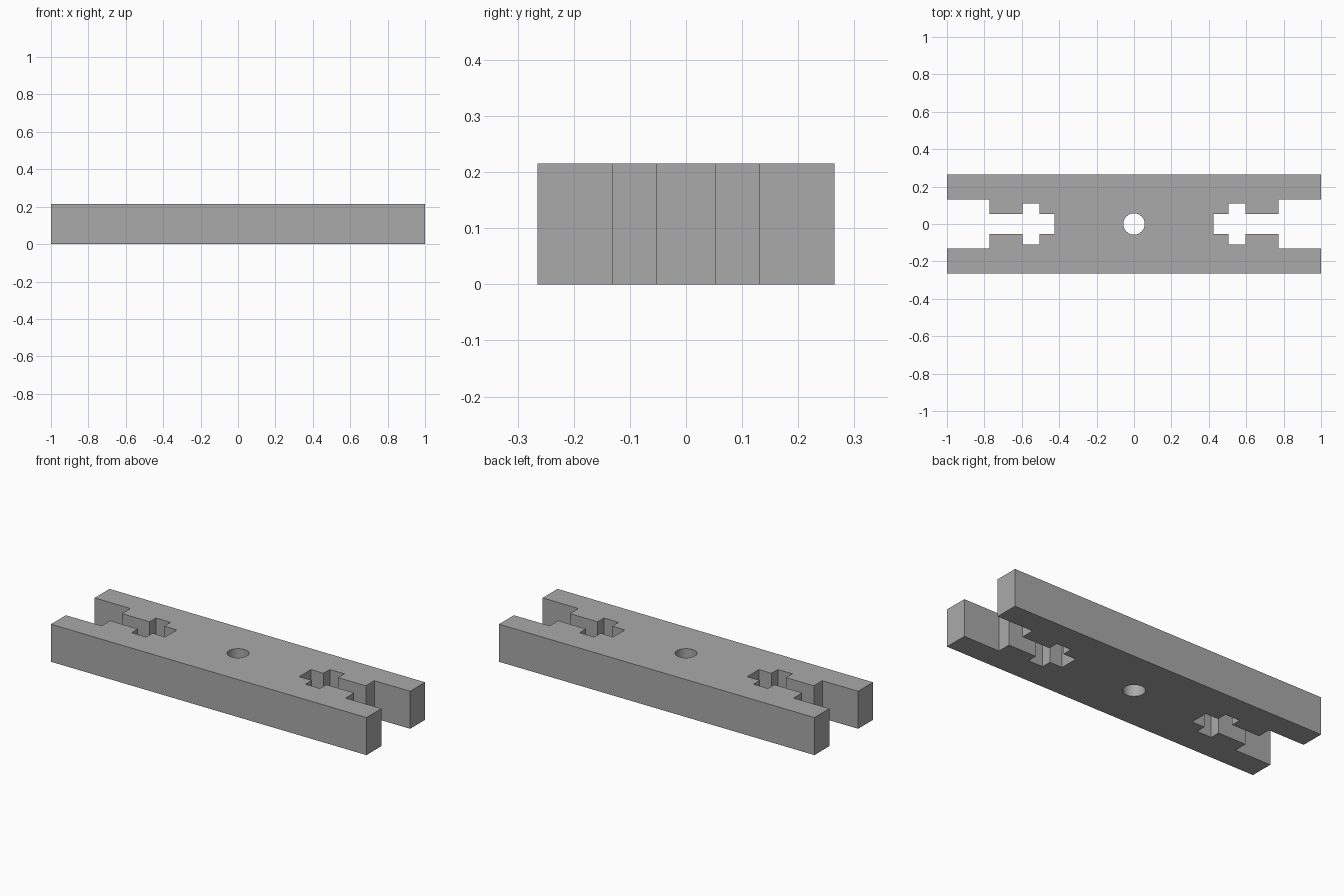
import bpy, bmesh, math

default = bpy.data.objects.get("Cube")
if default:
    bpy.data.objects.remove(default, do_unlink=True)

HEIGHT = 0.215
HOLE_RADIUS = 0.057
HOLE_STEPS = 24

grey = bpy.data.materials.new("plain grey")
grey.use_nodes = True
colour = (0.4, 0.4, 0.4, 1)
grey.diffuse_color = colour
grey.node_tree.nodes["Principled BSDF"].inputs["Base Color"].default_value = colour

# Right-hand stepped slot, from its inner end out to the bar corner
slot = [(0.425, 0), (0.425, 0.053), (0.505, 0.053), (0.505, 0.11),
        (0.597, 0.11), (0.597, 0.053), (0.773, 0.053), (0.773, 0.13),
        (1, 0.13), (1, 0.265)]

# Back half of the bar: both slots and half of the round hole
outline = slot + [(-x, y) for x, y in reversed(slot)]
for i in range(HOLE_STEPS + 1):
    a = math.pi * (1 - i / HOLE_STEPS)
    y = 0 if i in (0, HOLE_STEPS) else HOLE_RADIUS * math.sin(a)
    outline.append((HOLE_RADIUS * math.cos(a), y))

bm = bmesh.new()
base = bm.faces.new([bm.verts.new((x, y, 0)) for x, y in outline])
extruded = bmesh.ops.extrude_face_region(bm, geom=[base], use_keep_orig=True)
top = [g for g in extruded["geom"] if isinstance(g, bmesh.types.BMVert)]
bmesh.ops.translate(bm, verts=top, vec=(0, 0, HEIGHT))
bmesh.ops.recalc_face_normals(bm, faces=bm.faces)

# Open the seam so the mirrored halves join into one solid
seam = [f for f in bm.faces if all(abs(v.co.y) < 1e-5 for v in f.verts)]
bmesh.ops.delete(bm, geom=seam, context='FACES_ONLY')
# Slot end walls cross the seam, so only the internal faces are removed
mesh = bpy.data.meshes.new("slotted_bar")
bm.to_mesh(mesh)
bm.free()
mesh.materials.append(grey)

bar = bpy.data.objects.new("slotted_bar", mesh)
bpy.context.collection.objects.link(bar)
bpy.context.view_layer.objects.active = bar
bar.select_set(True)
bpy.ops.object.shade_smooth_by_angle(angle=math.radians(30))

# Front half
mirror = bar.modifiers.new("front_half", 'MIRROR')
mirror.use_axis = (False, True, False)
mirror.use_clip = True
